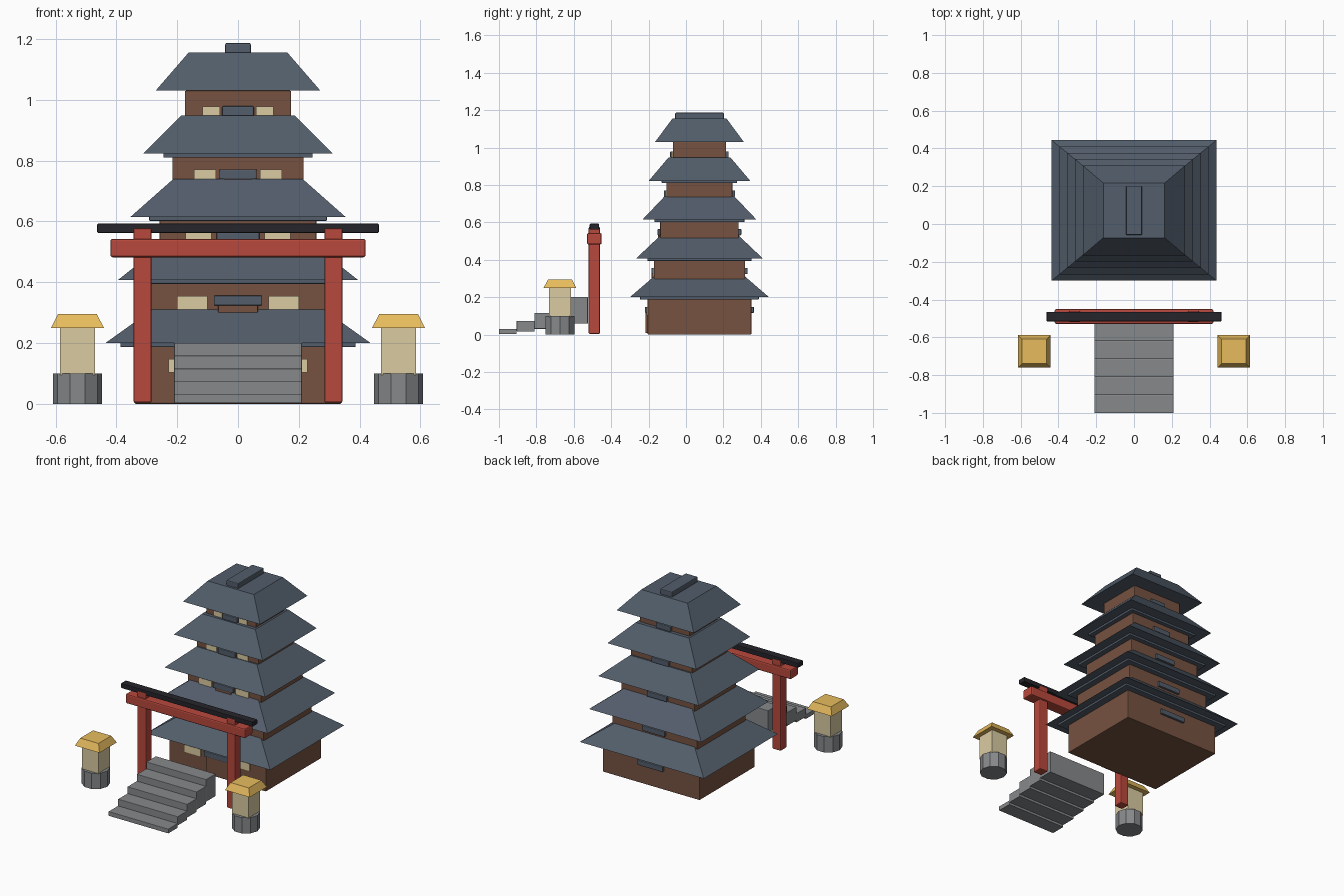
import bpy, bmesh, math

if "Cube" in bpy.data.objects:
    bpy.data.objects.remove(bpy.data.objects["Cube"])


def material(name, r, g, b):
    m = bpy.data.materials.new(name)
    m.diffuse_color = (r, g, b, 1)
    m.use_nodes = True
    m.node_tree.nodes["Principled BSDF"].inputs["Base Color"].default_value = m.diffuse_color
    return m


WOOD = material("wood", 0.18, 0.085, 0.052)
SLATE = material("slate", 0.085, 0.11, 0.145)
PAPER = material("paper", 0.70, 0.60, 0.36)
RED = material("red_lacquer", 0.48, 0.065, 0.045)
BLACK = material("black_lacquer", 0.018, 0.018, 0.024)
STONE = material("stone", 0.24, 0.25, 0.26)
GOLD = material("gold", 0.80, 0.50, 0.11)


def finish(bm, name, mat):
    bmesh.ops.recalc_face_normals(bm, faces=bm.faces)
    me = bpy.data.meshes.new(name)
    bm.to_mesh(me)
    bm.free()
    me.materials.append(mat)
    ob = bpy.data.objects.new(name, me)
    bpy.context.collection.objects.link(ob)
    return ob


def loft(name, mat, lower, upper):
    """Solid between two rings of points with equal counts."""
    bm = bmesh.new()
    a = [bm.verts.new(p) for p in lower]
    b = [bm.verts.new(p) for p in upper]
    n = len(a)
    bm.faces.new(a[::-1])
    bm.faces.new(b)
    for i in range(n):
        j = (i + 1) % n
        bm.faces.new((a[i], a[j], b[j], b[i]))
    return finish(bm, name, mat)


def rect(cx, cy, hx, hy, z):
    return [(cx + sx * hx, cy + sy * hy, z)
            for sx, sy in ((-1, -1), (1, -1), (1, 1), (-1, 1))]


def box(name, mat, cx, cy, hx, hy, z0, z1, bevel=0):
    ob = loft(name, mat, rect(cx, cy, hx, hy, z0), rect(cx, cy, hx, hy, z1))
    if bevel:
        mod = ob.modifiers.new("soft_edge", "BEVEL")
        mod.width = bevel
        mod.segments = 2
    return ob


# Pagoda: five shrinking storeys, each with a hipped roof
CY, STEP, ROOF_H, TIERS = 0.072, 0.2075, 0.125, 5
for t in range(TIERS):
    hx = 0.34 - 0.0413 * t
    hy = hx * 0.815
    eave = 0.2 + STEP * t
    low = 0 if t == 0 else eave - STEP + 0.01
    n = t + 1
    box(f"storey_{n}", WOOD, 0, CY, hx, hy, low, eave, 0.004)
    rx, ry = hx + 0.096, hy + 0.095
    loft(f"roof_{n}", SLATE, rect(0, CY, rx, ry, eave),
         rect(0, CY, rx * 0.6, ry * 0.61, eave + ROOF_H))
    if n < TIERS:
        box(f"eave_trim_{n}", SLATE, 0, CY, hx * 1.137, hy * 1.145,
            eave - 0.013, eave + 0.01, 0.003)
    # Windows, door and lintels on the storey
    front = CY - hy
    top = eave - 0.052
    for side, label in ((-1, "left"), (1, "right")):
        box(f"window_{n}_{label}", PAPER, side * hx * 0.505, front,
            hx * 0.167, 0.005, top - 0.045, top)
    lintel = 0.013 + 0.223 * hx
    box(f"door_{n}", WOOD, 0, front, lintel - 0.014, 0.012,
        max(0, top - 0.14), top - 0.02, 0.003)
    for y, label in ((front, "front"), (CY + hy, "back")):
        box(f"lintel_{n}_{label}", SLATE, 0, y, lintel, 0.014,
            top - 0.032, top + 0.001, 0.004)

box("roof_ridge", SLATE, 0, CY, 0.042, 0.13, 1.15, 1.187, 0.005)

# Entrance gate
GY = -0.49
for side, label in ((-1, "left"), (1, "right")):
    box(f"gate_post_{label}", RED, side * 0.314, GY, 0.03, 0.03,
        0.004, 0.577, 0.006)
box("gate_beam", RED, 0, GY, 0.42, 0.039, 0.482, 0.543, 0.008)
box("gate_cap", BLACK, 0, GY, 0.463, 0.025, 0.562, 0.593, 0.004)

# Stone stairs: overlapping treads of growing thickness
for i in range(5):
    box(f"stair_{i + 1}", STONE, 0, -0.9525 + 0.095 * i, 0.21, 0.0475,
        0.003 + 0.014 * i, 0.031 + 0.0425 * i, 0.002)

# Pair of lanterns
for side, label in ((-1, "left"), (1, "right")):
    lx, ly = side * 0.528, -0.674

    def ring(z):
        return [(lx + 0.081 * math.cos(k * math.pi / 5),
                 ly + 0.081 * math.sin(k * math.pi / 5), z)
                for k in range(10)]

    loft(f"lantern_base_{label}", STONE, ring(0), ring(0.1))
    box(f"lantern_lamp_{label}", PAPER, lx, ly, 0.058, 0.058, 0.095, 0.252)
    loft(f"lantern_roof_{label}", GOLD, rect(lx, ly, 0.087, 0.087, 0.25),
         rect(lx, ly, 0.064, 0.064, 0.295))
